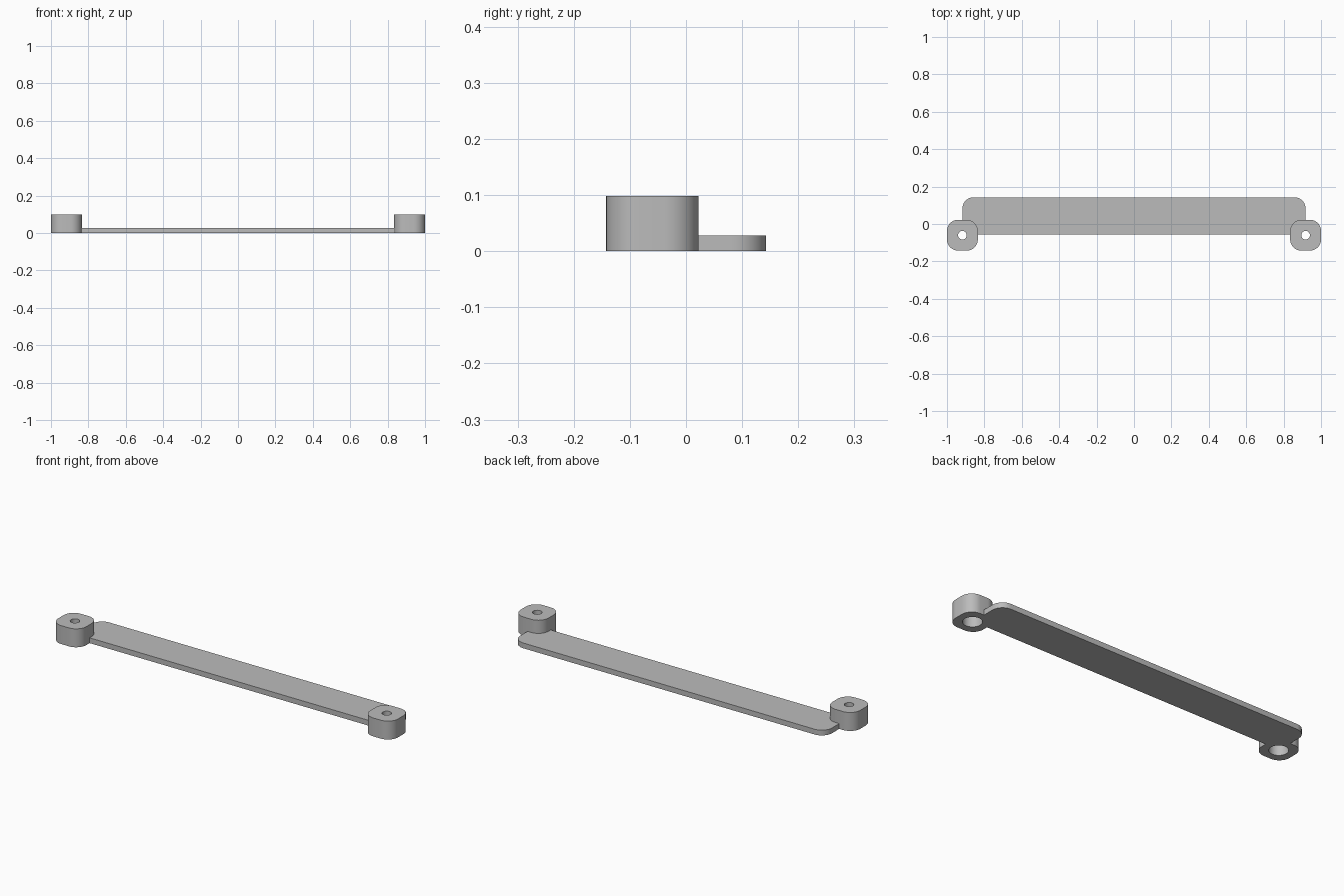
import bpy, bmesh, math

if "Cube" in bpy.data.objects:
    bpy.data.objects.remove(bpy.data.objects["Cube"])

grey = bpy.data.materials.new("plain grey")
grey.diffuse_color = (0.5, 0.5, 0.5, 1)
grey.use_nodes = True
grey.node_tree.nodes["Principled BSDF"].inputs["Base Color"].default_value = grey.diffuse_color

POST_X, POST_Y, HALF, ROUND = 0.9175, -0.06, 0.0825, 0.06
POST_H, BAR_H = 0.098, 0.028


def arc(cx, cy, r, start, steps=10):
    """Quarter circle of points, counter-clockwise from start degrees."""
    return [(cx + r * math.cos(math.radians(start + 90 * i / steps)),
             cy + r * math.sin(math.radians(start + 90 * i / steps)))
            for i in range(steps + 1)]


def extrude(name, outline, z0, z1):
    """Closed prism from a 2D outline."""
    bm = bmesh.new()
    face = bm.faces.new([bm.verts.new((x, y, z0)) for x, y in outline])
    out = bmesh.ops.extrude_face_region(bm, geom=[face])
    top = [v for v in out["geom"] if isinstance(v, bmesh.types.BMVert)]
    bmesh.ops.translate(bm, vec=(0, 0, z1 - z0), verts=top)
    bmesh.ops.recalc_face_normals(bm, faces=bm.faces)
    mesh = bpy.data.meshes.new(name)
    bm.to_mesh(mesh)
    bm.free()
    mesh.materials.append(grey)
    obj = bpy.data.objects.new(name, mesh)
    bpy.context.collection.objects.link(obj)
    return obj


def circle(cx, cy, r, n=48):
    return [(cx + r * math.cos(math.tau * i / n), cy + r * math.sin(math.tau * i / n))
            for i in range(n)]


def combine(target, tool, operation):
    """Apply a boolean and remove the tool."""
    bpy.context.view_layer.objects.active = target
    mod = target.modifiers.new("join", 'BOOLEAN')
    mod.operation, mod.object, mod.solver = operation, tool, 'EXACT'
    bpy.ops.object.modifier_apply(modifier=mod.name)
    bpy.data.objects.remove(tool)


# Flat bar with rounded back corners
back, front = 0.143, -0.055
inner = POST_X - ROUND
bar = extrude("mounting_bar",
              [(-POST_X, front), (POST_X, front)]
              + arc(inner, back - ROUND, ROUND, 0)
              + arc(-inner, back - ROUND, ROUND, 90), 0, BAR_H)

# Rounded square posts at both ends, each with a screw hole and a wide bore below
for side in (-1, 1):
    x, c = side * POST_X, HALF - ROUND
    outline = []
    for sx, sy, start in ((1, 1, 0), (-1, 1, 90), (-1, -1, 180), (1, -1, 270)):
        outline += arc(x + sx * c, POST_Y + sy * c, ROUND, start)
    combine(bar, extrude("end_post", outline, 0, POST_H), 'UNION')
for side in (-1, 1):
    x = side * POST_X
    combine(bar, extrude("bore", circle(x, POST_Y, 0.046), -0.02, 0.07), 'DIFFERENCE')
    combine(bar, extrude("screw_hole", circle(x, POST_Y, 0.023), 0.05, 0.12), 'DIFFERENCE')

# Smooth rounded walls, sharp rims
bpy.ops.object.select_all(action='DESELECT')
bar.select_set(True)
bpy.context.view_layer.objects.active = bar
bpy.ops.object.shade_smooth_by_angle(angle=math.radians(30))
